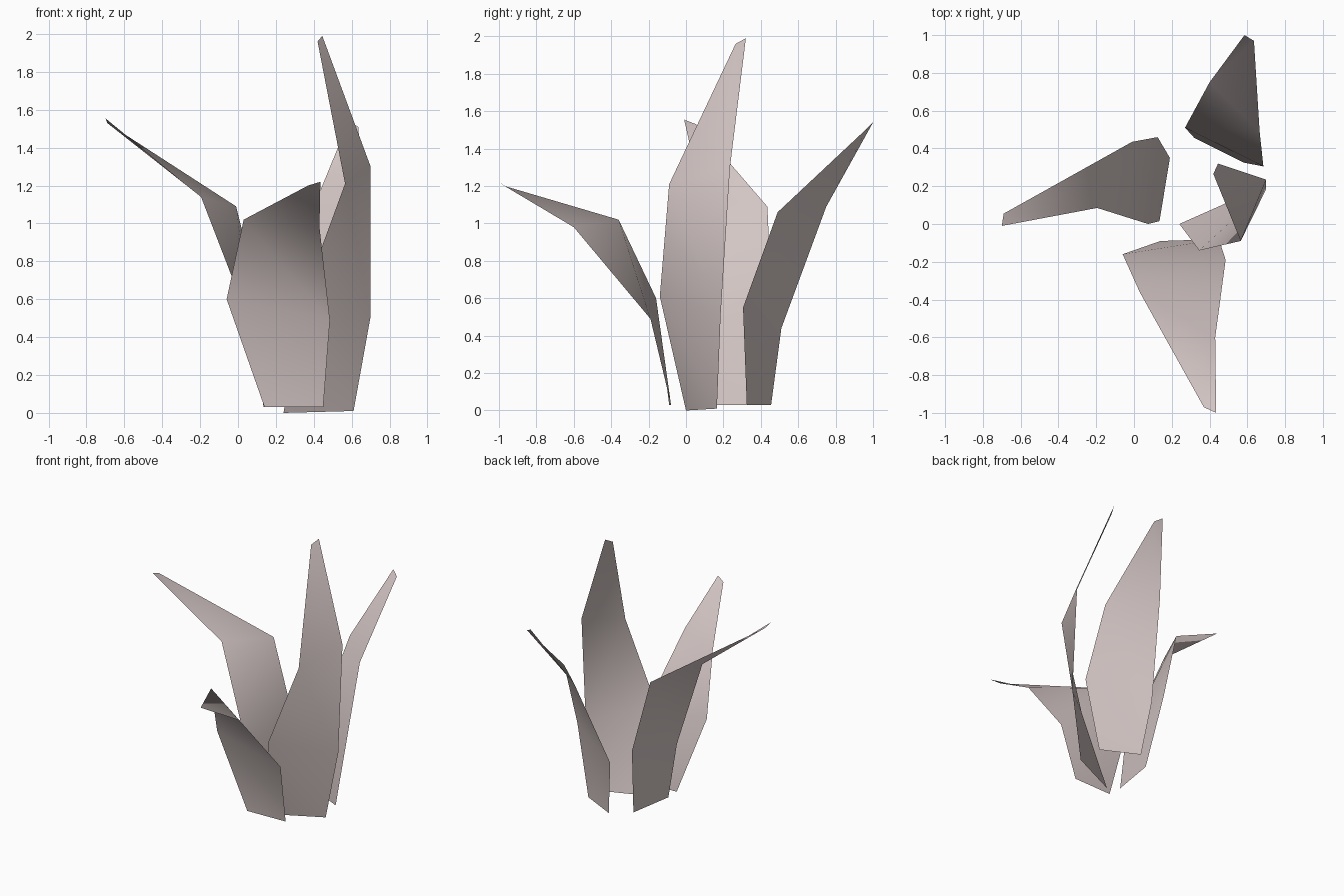
import bpy, bmesh

# shared pale leaf colour
mat = bpy.data.materials.new("leaf_pink_grey")
mat.diffuse_color = (0.66, 0.57, 0.56, 1.0)


def leaf(name, base, belly, bend, tip):
    """Folded blade: each row is a (left, right) pair seen from outside, bottom to top."""
    bm = bmesh.new()
    rows = [[bm.verts.new(p) for p in row] for row in (base, belly, bend, tip)]
    for (l0, r0), (l1, r1) in zip(rows, rows[1:]):
        bm.faces.new((l0, r0, l1))
        bm.faces.new((r0, r1, l1))
    for f in bm.faces:
        f.smooth = True
    mesh = bpy.data.meshes.new(name)
    bm.to_mesh(mesh)
    bm.free()
    mesh.materials.append(mat)
    obj = bpy.data.objects.new(name, mesh)
    bpy.context.collection.objects.link(obj)
    return obj


# leaf bending forward
leaf("front_leaf",
     ((0.14, -0.09, 0.03), (0.45, -0.08, 0.03)),
     ((-0.06, -0.16, 0.60), (0.485, -0.19, 0.49)),
     ((0.03, -0.36, 1.02), (0.43, -0.60, 0.98)),
     ((0.37, -0.97, 1.20), (0.435, -1.0, 1.22)))

# leaf bending backward
leaf("back_leaf",
     ((0.58, 0.325, 0.03), (0.32, 0.455, 0.03)),
     ((0.685, 0.305, 0.55), (0.27, 0.51, 0.44)),
     ((0.665, 0.49, 1.06), (0.40, 0.75, 1.09)),
     ((0.635, 0.97, 1.51), (0.585, 1.0, 1.54)))

# leaf bending out to the left
leaf("left_leaf",
     ((0.19, 0.35, 0.03), (0.135, 0.015, 0.03)),
     ((0.125, 0.46, 0.55), (0.075, 0.0, 0.44)),
     ((-0.01, 0.435, 1.09), (-0.195, 0.085, 1.14)),
     ((-0.69, 0.055, 1.53), (-0.70, -0.01, 1.555)))

# tall upright leaf on the right
leaf("tall_right_leaf",
     ((0.24, 0.0, 0.0), (0.61, 0.165, 0.01)),
     ((0.345, -0.14, 0.61), (0.70, 0.185, 0.51)),
     ((0.565, -0.09, 1.21), (0.70, 0.235, 1.30)),
     ((0.42, 0.265, 1.96), (0.445, 0.32, 1.99)))
